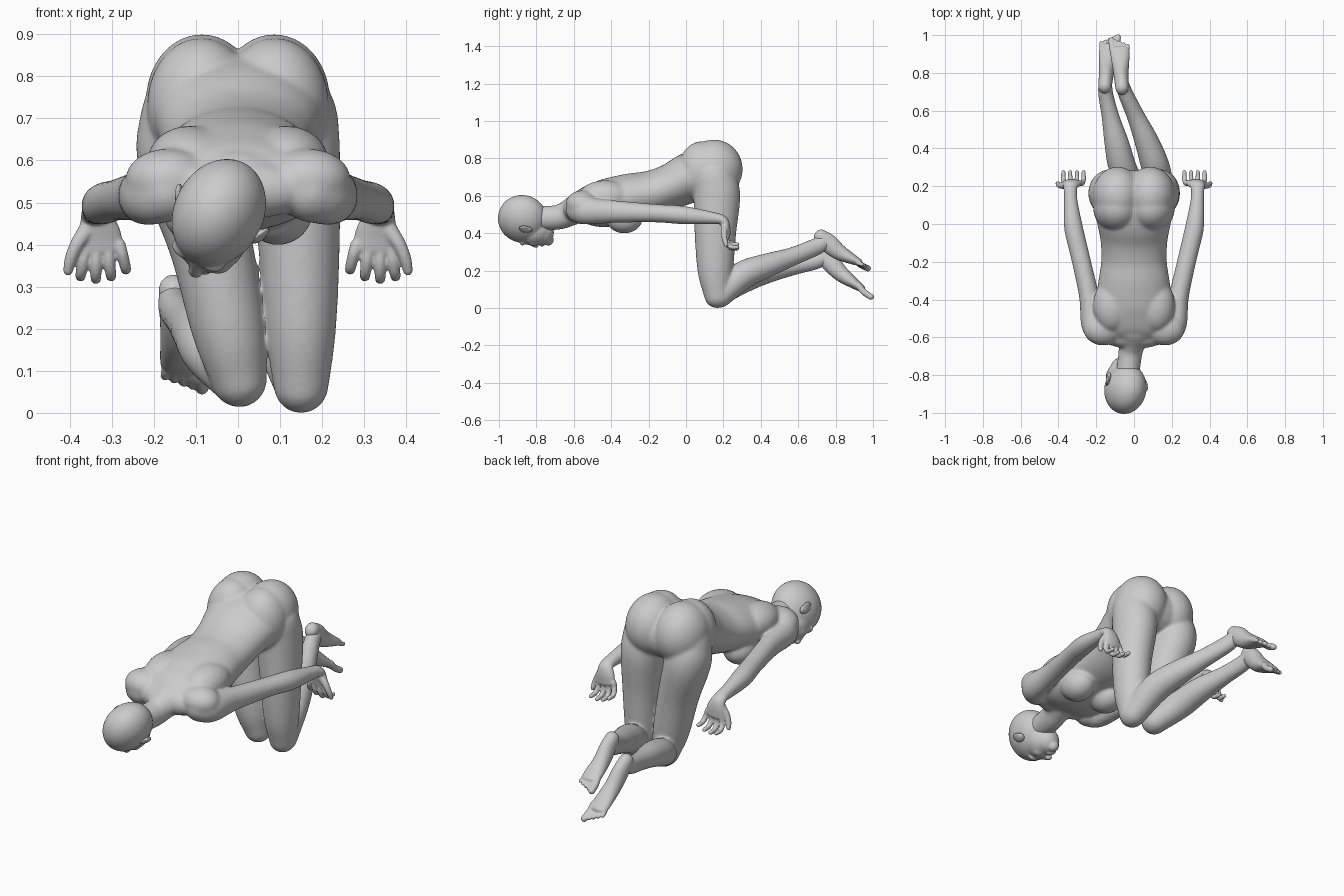
import bpy, bmesh, math
from mathutils import Vector, Matrix

if "Cube" in bpy.data.objects:
    bpy.data.objects.remove(bpy.data.objects["Cube"])


def spline(stations, n=6):
    """Catmull-Rom through (x, y, z, half_width, half_depth) stations."""
    p = [Vector(s) for s in stations]
    p = [2 * p[0] - p[1]] + p + [2 * p[-1] - p[-2]]
    out = []
    for i in range(1, len(p) - 2):
        a, b, c, d = p[i - 1:i + 3]
        for k in range(n):
            t = k / n
            out.append(0.5 * (2 * b + (c - a) * t + (2 * a - 5 * b + 4 * c - d) * t * t
                              + (3 * b - a - 3 * c + d) * t ** 3))
    return out + [p[-2]]


def tube(bm, stations, side=(1, 0, 0), seg=24):
    """Closed round-ended tube with elliptical cross-sections."""
    pts = spline(stations)
    cen = [Vector(p[:3]) for p in pts]
    rings = []
    for i, p in enumerate(pts):
        t = (cen[min(i + 1, len(cen) - 1)] - cen[max(i - 1, 0)]).normalized()
        s = Vector(side)
        s = (s - t * s.dot(t)).normalized()
        rings.append((cen[i], s, t.cross(s), p[3], p[4], t))

    def cap(ring, sign):
        c, s, n, a, b, t = ring
        return [(c + t * sign * min(a, b) * math.sin(w), s, n,
                 a * math.cos(w), b * math.cos(w), t) for w in (0.4, 0.8, 1.15, 1.45)]
    rings = cap(rings[0], -1)[::-1] + rings + cap(rings[-1], 1)
    loops = []
    for c, s, n, a, b, t in rings:
        loops.append([bm.verts.new(c + s * a * math.cos(w) + n * b * math.sin(w))
                      for w in (2 * math.pi * k / seg for k in range(seg))])
    faces = [bm.faces.new(loops[0]), bm.faces.new(loops[-1][::-1])]
    for l, m in zip(loops, loops[1:]):
        for k in range(seg):
            j = (k + 1) % seg
            faces.append(bm.faces.new((l[k], m[k], m[j], l[j])))
    bmesh.ops.recalc_face_normals(bm, faces=faces)


def ball(bm, centre, radii, rot=Matrix.Identity(3)):
    m = Matrix.Translation(centre) @ rot.to_4x4() @ Matrix.Diagonal((*radii, 1))
    bmesh.ops.create_uvsphere(bm, u_segments=32, v_segments=20, radius=1, matrix=m)


def finish(name, bm, voxel, smooth, swell=0.0):
    """Fuse overlapping volumes into one smooth skin."""
    me = bpy.data.meshes.new(name)
    bm.to_mesh(me)
    bm.free()
    ob = bpy.data.objects.new(name, me)
    bpy.context.collection.objects.link(ob)
    r = ob.modifiers.new("fuse", 'REMESH')
    r.mode, r.voxel_size, r.use_smooth_shade = 'VOXEL', voxel, True
    s = ob.modifiers.new("soften", 'SMOOTH')
    s.factor, s.iterations = 0.5, smooth
    if swell:
        d = ob.modifiers.new("swell", 'DISPLACE')
        d.mid_level, d.strength = 0, swell
    bpy.ops.object.select_all(action='DESELECT')
    bpy.context.view_layer.objects.active = ob
    ob.select_set(True)
    bpy.ops.object.convert(target='MESH')
    bpy.ops.object.shade_smooth()


body = bmesh.new()

# torso, from shoulders to pelvis
tube(body, [(0, -0.59, .53, .18, .068), (0, -0.53, .545, .205, .10), (0, -0.43, .56, .203, .125),
            (0, -0.3, .593, .185, .122), (0, -0.19, .612, .17, .118), (0, -0.08, .65, .175, .118),
            (0, 0.02, .695, .195, .132), (0, 0.1, .715, .205, .135), (0, 0.16, .72, .19, .12)], seg=40)
for sx in (-1, 1):
    ball(body, (sx * .086, .15, .742), (.13, .15, .155))        # buttock
    ball(body, (sx * .088, .085, .73), (.125, .125, .158))      # upper hip
    ball(body, (sx * .095, -.33, .48), (.08, .095, .078))       # breast
    ball(body, (sx * .115, -.43, .595), (.098, .14, .084))      # shoulder blade
    ball(body, (sx * .165, -.555, .555), (.1, .085, .07))       # shoulder
    # arm
    tube(body, [(sx * .17, -.57, .53, .07, .075), (sx * .215, -.53, .519, .062, .07),
                (sx * .238, -.38, .515, .05, .057), (sx * .285, -.17, .507, .047, .046),
                (sx * .32, -.02, .497, .047, .046), (sx * .335, .12, .483, .034, .033),
                (sx * .337, .19, .475, .032, .024)])

# thighs
tube(body, [(-.125, .15, .7, .105, .11), (-.125, .165, .6, .11, .122), (-.065, .157, .4, .096, .108),
            (-.022, .157, .2, .085, .092), (.003, .168, .08, .064, .068)])
tube(body, [(.13, .15, .7, .105, .11), (.133, .165, .6, .107, .122), (.145, .157, .4, .094, .108),
            (.149, .157, .2, .081, .092), (.15, .168, .065, .063, .068)])
# shins
tube(body, [(.003, .18, .078, .06, .062), (-.06, .3, .148, .07, .068), (-.09, .42, .19, .063, .06),
            (-.125, .57, .222, .044, .045), (-.15, .69, .25, .037, .042), (-.152, .745, .275, .034, .04)])
tube(body, [(.15, .18, .065, .06, .062), (.115, .3, .172, .072, .072), (.07, .43, .226, .062, .062),
            (.01, .57, .275, .045, .047), (-.045, .69, .325, .037, .044), (-.06, .735, .35, .034, .04)])

# neck
tube(body, [(-.035, -.8, .48, .06, .062), (-.02, -.69, .484, .06, .063),
            (-.01, -.63, .505, .07, .068), (0, -.56, .545, .12, .08)])
finish("body", body, .0065, 26, .0035)

# head frame: lateral axis, face direction, crown direction
lat = Vector((.88, -.17, -.44)).normalized()
face = Vector((-.44, .05, -.9))
face = (face - lat * face.dot(lat)).normalized()
crown = lat.cross(-face).normalized()
if crown.y > 0:
    crown = -crown
turn = Matrix((lat, face, crown)).transposed()
mid = Vector((-.049, -.863, .465))


def at(l, f, c):
    return mid + lat * l + face * f + crown * c


head = bmesh.new()
ball(head, at(0, -.012, .01), (.105, .132, .132), turn)          # skull
ball(head, at(0, .05, -.045), (.084, .085, .1), turn)            # face
ball(head, at(0, .065, -.09), (.064, .068, .064), turn)          # jaw
ball(head, at(0, .11, -.125), (.03, .028, .026), turn)           # chin
ball(head, at(0, .132, -.09), (.027, .012, .014), turn)          # lips
tube(head, [(*at(0, .118, -.005), .01, .012), (*at(0, .134, -.035), .013, .013),
            (*at(0, .144, -.056), .018, .013)], side=lat)        # nose
for sx in (-1, 1):
    ball(head, at(sx * .033, .1, .008), (.036, .024, .016), turn)  # brow
    ball(head, at(sx * .04, .085, -.05), (.034, .04, .035), turn)  # cheek
finish("head", head, .005, 12, .001)

# ears
for sx, name in ((-1, "left_ear"), (1, "right_ear")):
    ear = bmesh.new()
    tilt = turn @ Matrix.Rotation(sx * .45, 3, 'Z')
    ball(ear, at(sx * .104, -.002, -.025), (.013, .024, .036), tilt)
    ball(ear, at(sx * .112, -.012, -.018), (.008, .021, .03), tilt)
    finish(name, ear, .004, 2)

# hands: palm hanging from the wrist, four curled fingers and a thumb
for sx, name in ((-1, "left_hand"), (1, "right_hand")):
    hand = bmesh.new()
    tube(hand, [(sx * .337, .165, .478, .034, .028), (sx * .336, .2, .466, .038, .026),
                (sx * .33, .213, .43, .05, .024), (sx * .325, .218, .39, .054, .019)])
    for x0, x1, drop in ((.282, .267, .022), (.31, .302, .006), (.337, .338, 0), (.363, .374, .006)):
        tube(hand, [(sx * x0, .216, .4, .015, .016), (sx * (x0 + x1) / 2, .218, .352 + drop, .0145, .0145),
                    (sx * x1, .238, .322 + drop, .013, .013),
                    (sx * x1, .275, .318 + drop, .011, .011)], seg=12)
    tube(hand, [(sx * .355, .206, .44, .022, .02), (sx * .383, .203, .4, .017, .017),
                (sx * .398, .207, .365, .0145, .0145), (sx * .404, .215, .338, .012, .012)], seg=12)
    finish(name, hand, .004, 5)


# feet: sole facing up and back, toes trailing
def foot(name, heel, toe, inner):
    bm = bmesh.new()
    h, e = Vector(heel), Vector(toe)
    d = e - h
    up = Vector((0, .55, .83))
    path = ((-.03, 0, .035, .04), (.15, -.006, .038, .05), (.4, -.014, .042, .043),
            (.66, -.006, .05, .029), (.8, 0, .05, .02))
    tube(bm, [(*(h + d * t + up * k), a, b) for t, k, a, b in path])
    for i in range(5):
        off = inner * (.036 - .0185 * i)
        r = .017 if i == 0 else .013 - .0006 * i
        base = h + d * .74 + Vector((off, 0, 0))
        tip = h + d * (1.0 - .03 * i) + Vector((off * 1.15, 0, 0))
        knuckle = (base + tip) / 2 - up * .006
        tube(bm, [(*base, r, r), (*knuckle, r, r), (*tip, r, r)], seg=12)
    finish(name, bm, .004, 5)


foot("left_foot", (-.153, .735, .285), (-.127, .988, .06), 1)
foot("right_foot", (-.064, .727, .377), (-.078, .972, .212), -1)
